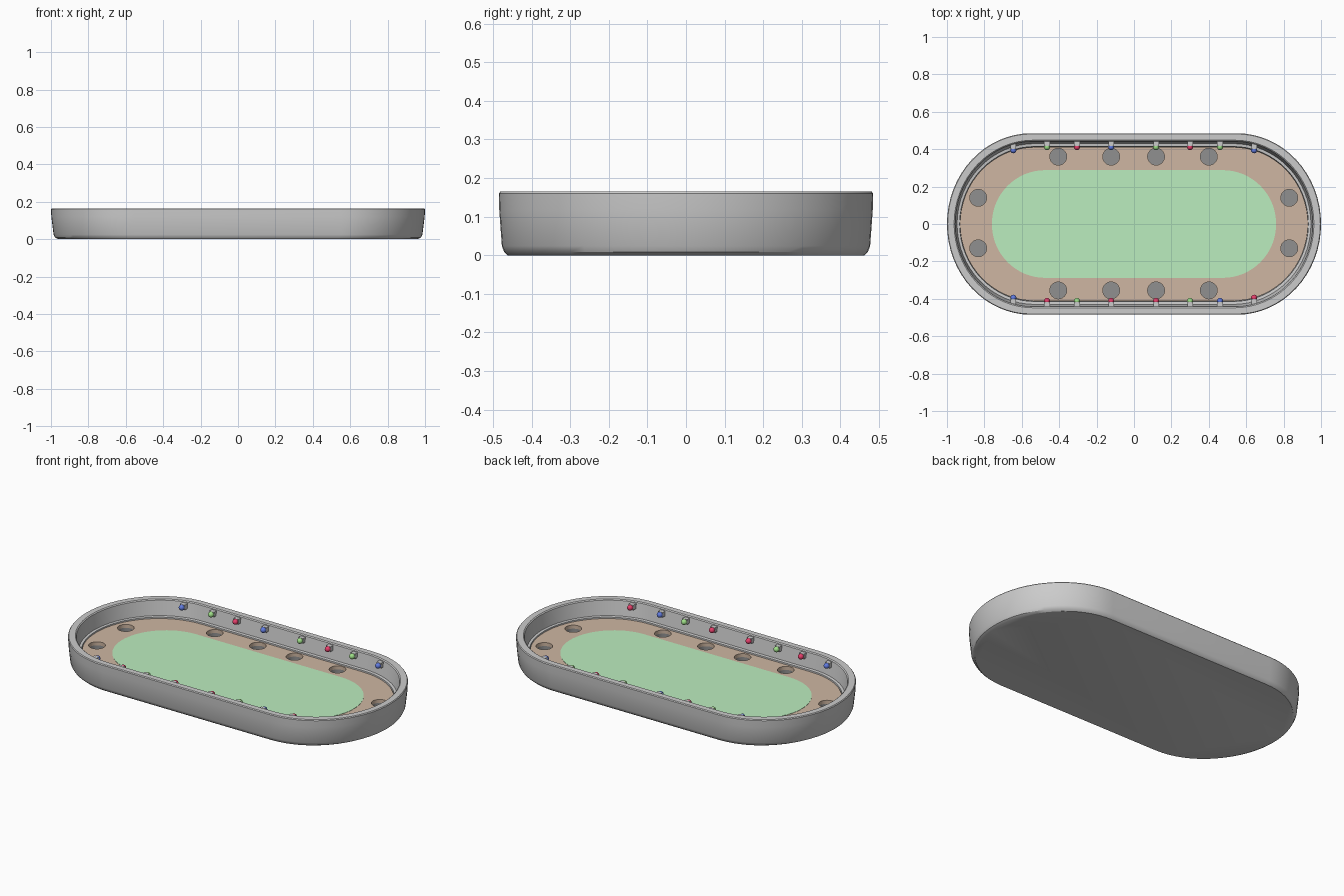
import bpy, bmesh, math

if "Cube" in bpy.data.objects:
    bpy.data.objects.remove(bpy.data.objects["Cube"])

def material(name, rgb):
    m = bpy.data.materials.new(name)
    m.diffuse_color = (*rgb, 1)
    m.use_nodes = True
    m.node_tree.nodes["Principled BSDF"].inputs["Base Color"].default_value = m.diffuse_color
    return m

GREEN_FELT = material("felt_green", (0.5, 0.85, 0.52))
WOOD = material("wood_brown", (0.62, 0.47, 0.36))
DARK = material("cup_dark", (0.28, 0.28, 0.28))
COLORS = {"r": material("red", (0.8, 0.05, 0.15)),
          "g": material("green", (0.35, 0.75, 0.25)),
          "b": material("blue", (0.12, 0.2, 0.75))}

def finish(name, bm, mat=None, angle=30):
    bmesh.ops.recalc_face_normals(bm, faces=bm.faces)
    me = bpy.data.meshes.new(name)
    bm.to_mesh(me)
    bm.free()
    ob = bpy.data.objects.new(name, me)
    bpy.context.collection.objects.link(ob)
    if mat:
        me.materials.append(mat)
    bpy.ops.object.select_all(action='DESELECT')
    ob.select_set(True)
    bpy.context.view_layer.objects.active = ob
    bpy.ops.object.shade_smooth_by_angle(angle=math.radians(angle))
    return ob

def oval(a, b, s, z, n=32):
    """Straight-sided oval: half length a, half width b, straight half length s."""
    pts = []
    for side in (1, -1):
        for i in range(n + 1):
            t = -math.pi / 2 + math.pi * i / n
            pts.append((side * (s + (a - s) * math.cos(t)), side * b * math.sin(t), z))
    return pts

def loft(name, rings, mat=None):
    bm = bmesh.new()
    loops = [[bm.verts.new(p) for p in oval(*r)] for r in rings]
    for lo, hi in zip(loops, loops[1:]):
        for i in range(len(lo)):
            j = (i + 1) % len(lo)
            bm.faces.new((lo[i], lo[j], hi[j], hi[i]))
    bm.faces.new(loops[0])
    bm.faces.new(loops[-1])
    return finish(name, bm, mat)

# Tray: outer wall, rim, inner wall, ledge and inner floor
loft("tray", [
    (0.962, 0.462, 0.54, 0.0), (0.978, 0.471, 0.54, 0.008), (0.986, 0.477, 0.55, 0.024),
    (0.998, 0.484, 0.55, 0.12), (1.0, 0.485, 0.55, 0.16), (0.996, 0.481, 0.55, 0.165),
    (0.962, 0.448, 0.54, 0.165), (0.956, 0.442, 0.54, 0.160), (0.946, 0.430, 0.53, 0.075),
    (0.932, 0.414, 0.53, 0.073), (0.930, 0.411, 0.53, 0.015)])

# Wooden deck and felt field
deck = loft("wood_deck", [(0.93, 0.411, 0.53, 0.045), (0.93, 0.411, 0.53, 0.066)], WOOD)
loft("felt_field", [(0.76, 0.288, 0.475, 0.05), (0.76, 0.288, 0.475, 0.0675)], GREEN_FELT)

# Cup holders around the deck
spots = [(x, y) for x in (-0.405, -0.122, 0.118, 0.4) for y in (-0.355, 0.36)]
spots += [(x, y) for x in (-0.833, 0.83) for y in (-0.13, 0.14)]

def cylinders(name, r, z0, z1, mat=None, open_top=False):
    bm = bmesh.new()
    for x, y in spots:
        lo, hi = ([bm.verts.new((x + r * math.cos(2 * math.pi * i / 32),
                                 y + r * math.sin(2 * math.pi * i / 32), z))
                   for i in range(32)] for z in (z0, z1))
        for i in range(32):
            j = (i + 1) % 32
            bm.faces.new((lo[i], lo[j], hi[j], hi[i]))
        bm.faces.new(lo[::-1])
        if not open_top:
            bm.faces.new(hi)
    return finish(name, bm, mat)

cutter = cylinders("cup_cutter", 0.045, 0.03, 0.1)
cutter.hide_render = True
cutter.hide_set(True)
cut = deck.modifiers.new("cup_holes", 'BOOLEAN')
cut.operation = 'DIFFERENCE'
cut.solver = 'EXACT'
cut.object = cutter
cylinders("cup_holders", 0.0455, 0.02, 0.0655, DARK, open_top=True)

# Knobs on small mounts along both long walls
XS = (-0.645, -0.465, -0.305, -0.122, 0.118, 0.3, 0.46, 0.642)
for row, side, order in (("back", 1, "bgrbgrgb"), ("front", -1, "brgrrgbr")):
    for k, (x, c) in enumerate(zip(XS, order)):
        y = 0.394 if abs(x) > 0.6 else 0.411
        bm = bmesh.new()
        bmesh.ops.create_uvsphere(bm, u_segments=20, v_segments=12, radius=0.016)
        bmesh.ops.translate(bm, verts=bm.verts, vec=(x, side * y, 0.14))
        finish(f"{row}_knob_{k}", bm, COLORS[c], 60)
        bm = bmesh.new()
        bmesh.ops.create_cube(bm, size=1)
        bmesh.ops.scale(bm, verts=bm.verts, vec=(0.03, 0.032, 0.03))
        bmesh.ops.translate(bm, verts=bm.verts, vec=(x, side * (y + 0.022), 0.14))
        finish(f"{row}_knob_mount_{k}", bm)
